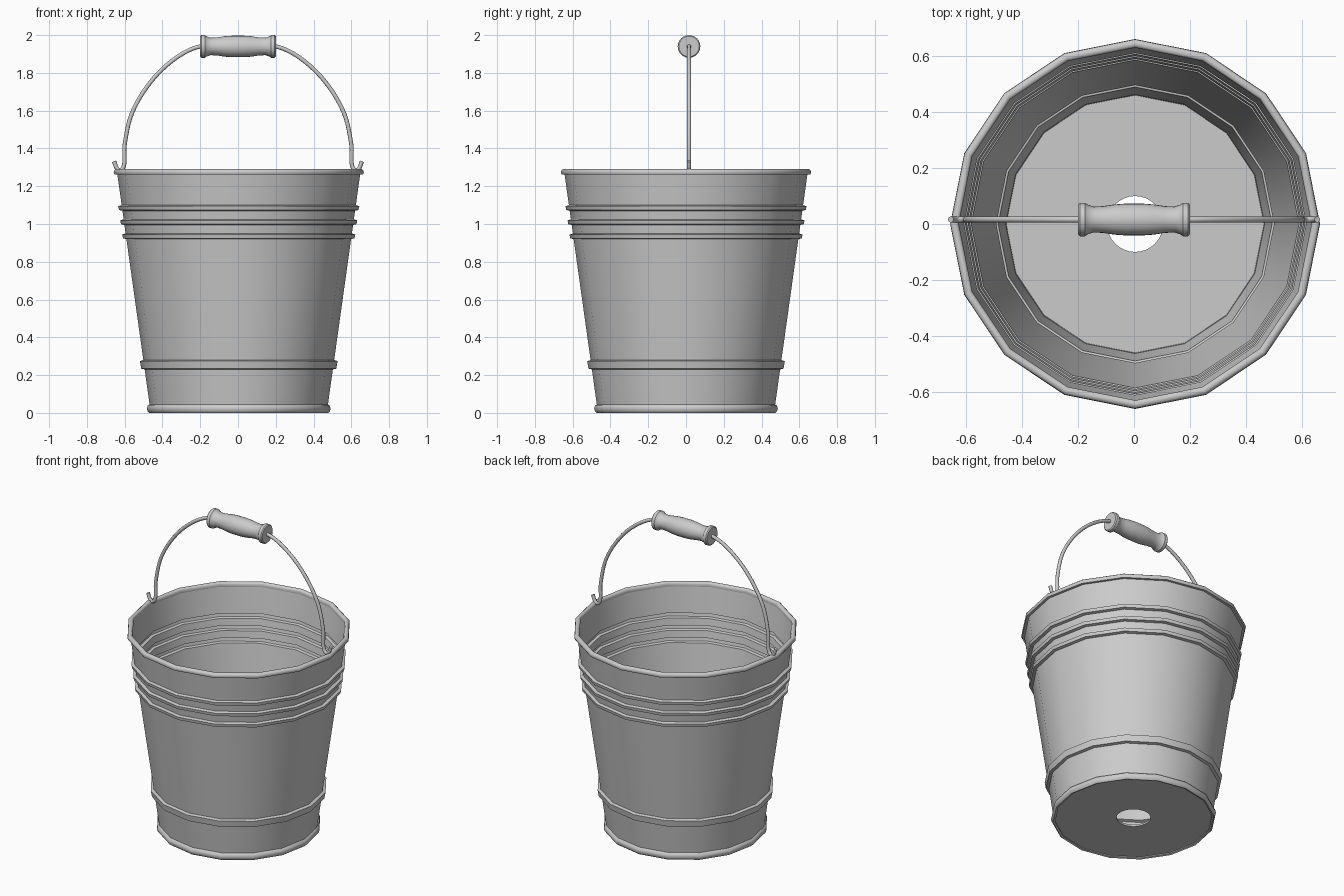
import bpy, bmesh, math
from mathutils import Vector

if "Cube" in bpy.data.objects:
    bpy.data.objects.remove(bpy.data.objects["Cube"])

CX = 0.004      # bucket axis
HY = 0.016      # handle plane
SIDES = 16


def finish(name, bm, angle=40):
    bmesh.ops.recalc_face_normals(bm, faces=bm.faces)
    me = bpy.data.meshes.new(name)
    bm.to_mesh(me)
    bm.free()
    ob = bpy.data.objects.new(name, me)
    bpy.context.collection.objects.link(ob)
    bpy.ops.object.select_all(action='DESELECT')
    ob.select_set(True)
    bpy.context.view_layer.objects.active = ob
    bpy.ops.object.shade_smooth_by_angle(angle=math.radians(angle))
    return ob


def lathe(name, profile, sides, closed=True, angle=40):
    """Revolve (radius, height) points around z."""
    bm = bmesh.new()
    rings = []
    for r, z in profile:
        rings.append([bm.verts.new((r * math.cos(2 * math.pi * i / sides),
                                    r * math.sin(2 * math.pi * i / sides), z))
                      for i in range(sides)])
    n = len(rings)
    for k in range(n if closed else n - 1):
        a, b = rings[k], rings[(k + 1) % n]
        for i in range(sides):
            j = (i + 1) % sides
            bm.faces.new((a[i], a[j], b[j], b[i]))
    if not closed:
        bm.faces.new(rings[0])
        bm.faces.new(rings[-1])
    return finish(name, bm, angle)


def wall_r(z):
    return 0.466 + 0.14 * z


# Thin tapered wall with pressed-out bands
outer = [(wall_r(0.01), 0.01)]
for z0, z1 in ((0.23, 0.28), (0.92, 0.95), (0.995, 1.025), (1.07, 1.10)):
    e = 0.018
    outer += [(wall_r(z0), z0), (wall_r(z0) + e, z0 + 0.004),
              (wall_r(z1) + e, z1 - 0.006), (wall_r(z1), z1)]
outer.append((wall_r(1.275), 1.275))
inner = [(r - 0.008, z) for r, z in reversed(outer)]
wall = lathe("bucket_wall", outer + inner, SIDES)

# Rolled rim and base ring
rim = lathe("top_rim", [(0.634, 1.262), (0.658, 1.262), (0.662, 1.27), (0.66, 1.283),
                        (0.652, 1.29), (0.638, 1.29), (0.631, 1.28)], SIDES, angle=60)
base = lathe("base_ring", [(0.462, 0.004), (0.474, 0.0), (0.482, 0.008), (0.486, 0.022),
                           (0.482, 0.038), (0.472, 0.045), (0.462, 0.04)], SIDES, angle=60)

# Floor with round drain hole
bm = bmesh.new()
for radius, count in ((0.468, SIDES), (0.1, 32)):
    vs = [bm.verts.new((radius * math.cos(2 * math.pi * i / count),
                        radius * math.sin(2 * math.pi * i / count), 0.01))
          for i in range(count)]
    for i in range(count):
        bm.edges.new((vs[i], vs[(i + 1) % count]))
bmesh.ops.triangle_fill(bm, use_beauty=True, edges=bm.edges[:], normal=(0, 0, 1))
ext = bmesh.ops.extrude_face_region(bm, geom=bm.faces[:], use_keep_orig=True)
bmesh.ops.translate(bm, vec=(0, 0, 0.012),
                    verts=[g for g in ext['geom'] if isinstance(g, bmesh.types.BMVert)])
floor = finish("bucket_floor", bm)
for ob in (wall, rim, base, floor):
    ob.location.x = CX

# Turned grip lying along x
half = [(0.054, 0.2), (0.06, 0.194), (0.06, 0.175), (0.054, 0.168), (0.046, 0.145),
        (0.048, 0.11), (0.054, 0.07), (0.057, 0.03)]
grip = lathe("handle_grip", half + [(r, -x) for r, x in reversed(half)], 24, closed=False)
grip.rotation_euler = (0, math.pi / 2, 0)
grip.location = (0, HY, 1.94)

# Wire bail with hooked ends
half = [(0.656, 1.332), (0.643, 1.298), (0.626, 1.284), (0.609, 1.296), (0.601, 1.33),
        (0.6, 1.42), (0.56, 1.59), (0.46, 1.755), (0.33, 1.878), (0.2, 1.94)]
pts = [(-x, z) for x, z in half] + [(0, 1.945)] + half[::-1]
cu = bpy.data.curves.new("wire_bail", 'CURVE')
cu.dimensions = '3D'
cu.resolution_u = 6
cu.bevel_depth = 0.011
cu.bevel_resolution = 2
cu.use_fill_caps = True
sp = cu.splines.new('BEZIER')
sp.bezier_points.add(len(pts) - 1)
for i, (bp, (x, z)) in enumerate(zip(sp.bezier_points, pts)):
    # Tangents follow neighbouring points
    p = Vector((x, HY, z))
    x0, z0 = pts[max(i - 1, 0)]
    x1, z1 = pts[min(i + 1, len(pts) - 1)]
    a, b = Vector((x0, HY, z0)), Vector((x1, HY, z1))
    t = (b - a).normalized()
    bp.co = p
    bp.handle_left_type = bp.handle_right_type = 'FREE'
    bp.handle_left = p - t * (p - a).length / 3
    bp.handle_right = p + t * (b - p).length / 3
bail = bpy.data.objects.new("wire_bail", cu)
bpy.context.collection.objects.link(bail)
